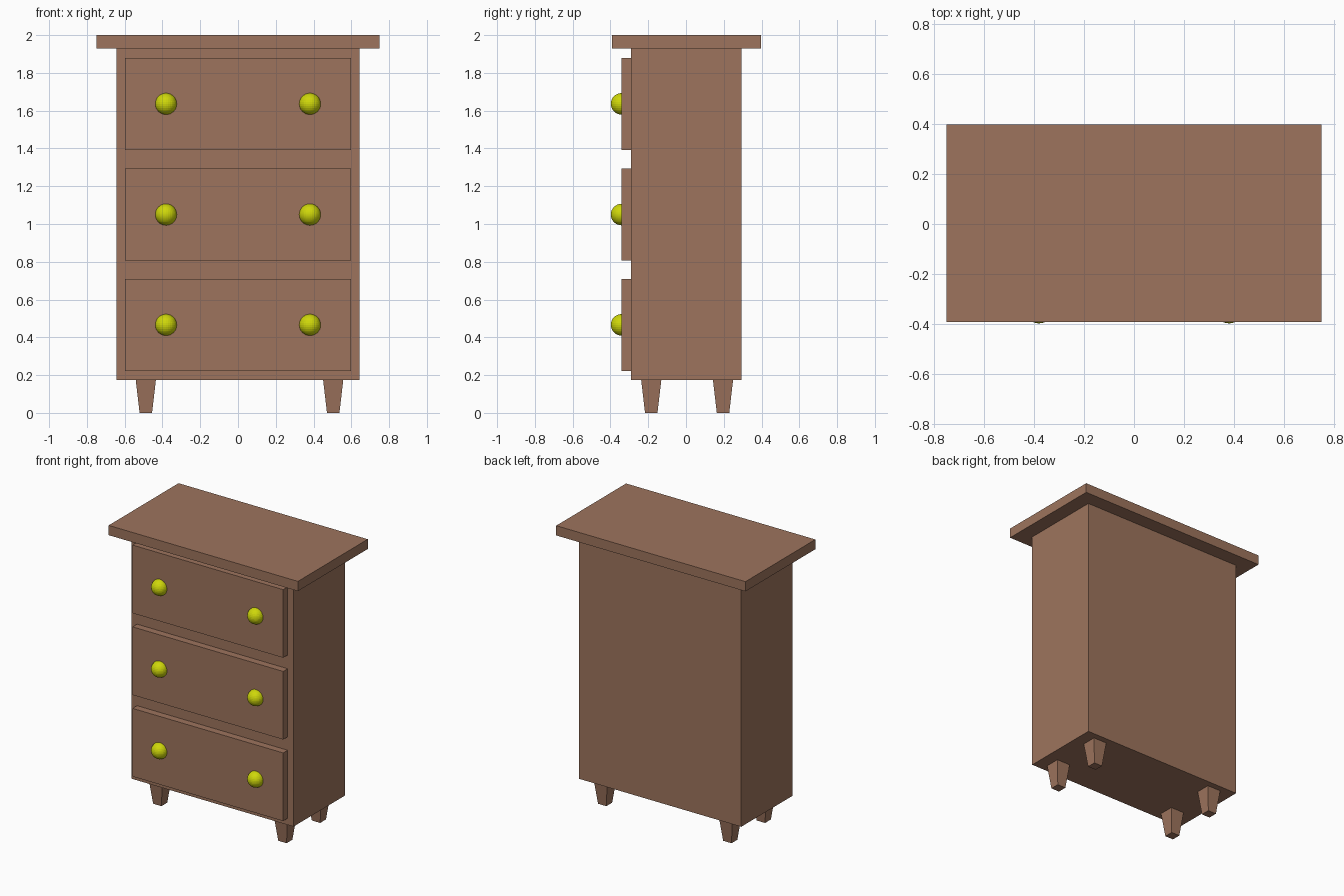
import bpy
import bmesh
from mathutils import Matrix

if "Cube" in bpy.data.objects:
    bpy.data.objects.remove(bpy.data.objects["Cube"])


def material(name, color):
    mat = bpy.data.materials.new(name)
    mat.diffuse_color = color
    mat.use_nodes = True
    mat.node_tree.nodes["Principled BSDF"].inputs["Base Color"].default_value = mat.diffuse_color
    return mat


WOOD = material("wood", (0.34, 0.175, 0.11, 1))
BRASS = material("brass", (0.62, 0.68, 0.003, 1))


def add_object(name, bm, mat):
    mesh = bpy.data.meshes.new(name)
    bm.to_mesh(mesh)
    bm.free()
    mesh.materials.append(mat)
    obj = bpy.data.objects.new(name, mesh)
    bpy.context.collection.objects.link(obj)
    return obj


def box(name, x, y, z, taper=1.0):
    """Box from (min, max) ranges; taper scales the bottom face."""
    bm = bmesh.new()
    bmesh.ops.create_cube(bm, size=1)
    for v in bm.verts:
        s = taper if v.co.z < 0 else 1.0
        for i, (lo, hi) in enumerate((x, y, z)):
            k = s if i < 2 else 1.0
            v.co[i] = (lo + hi) / 2 + v.co[i] * (hi - lo) * k
    return add_object(name, bm, WOOD)


def knob(name, x, y, z, radius):
    bm = bmesh.new()
    bmesh.ops.create_uvsphere(bm, u_segments=32, v_segments=16, radius=radius,
                              matrix=Matrix.Translation((x, y, z)))
    return add_object(name, bm, BRASS)


# Cabinet body and overhanging top
box("body", (-0.643, 0.643), (-0.29, 0.293), (0.175, 1.93))
box("top_board", (-0.75, 0.75), (-0.393, 0.398), (1.93, 2.0))

# Drawer fronts, each with two round knobs
for label, z in (("bottom", 0.466), ("middle", 1.05), ("top", 1.636)):
    box(label + "_drawer", (-0.597, 0.597), (-0.341, -0.285), (z - 0.244, z + 0.244))
    for side, x in (("left", -0.381), ("right", 0.381)):
        knob(f"{label}_{side}_knob", x, -0.341, z, 0.057)

# Tapered square legs
for depth, y in (("front", -0.184), ("back", 0.196)):
    for side, x in (("left", -0.488), ("right", 0.504)):
        box(f"{depth}_{side}_leg", (x - 0.054, x + 0.054), (y - 0.054, y + 0.054),
            (0, 0.18), taper=0.61)
